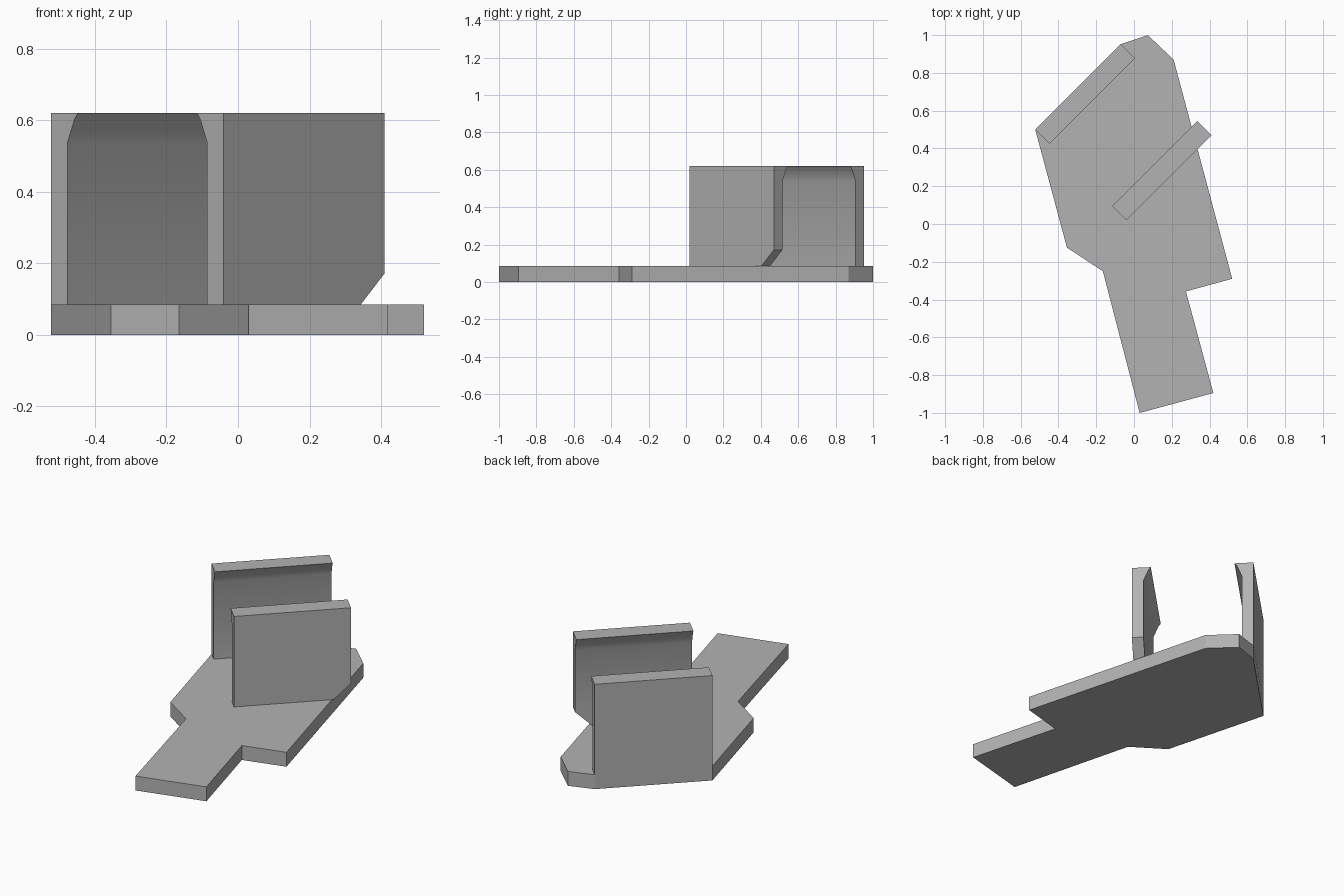
import bpy
import bmesh
from mathutils import Vector

cube = bpy.data.objects.get("Cube")
if cube:
    bpy.data.objects.remove(cube, do_unlink=True)

grey = bpy.data.materials.new("plain grey")
grey.use_nodes = True
COLOR = (0.45, 0.45, 0.45, 1)
grey.diffuse_color = COLOR
grey.node_tree.nodes["Principled BSDF"].inputs["Base Color"].default_value = COLOR

THICK, TOP = 0.085, 0.62


def prism(name, outline, sweep, cut=None):
    """Sweep a flat outline along a vector, optionally slicing off a corner."""
    bm = bmesh.new()
    face = bm.faces.new([bm.verts.new(p) for p in outline])
    swept = bmesh.ops.extrude_face_region(bm, geom=[face])["geom"]
    bmesh.ops.translate(bm, vec=sweep,
                        verts=[v for v in swept if isinstance(v, bmesh.types.BMVert)])
    if cut:
        point, normal = cut
        bmesh.ops.bisect_plane(bm, geom=bm.verts[:] + bm.edges[:] + bm.faces[:],
                               plane_co=point, plane_no=normal, clear_outer=True)
        bmesh.ops.holes_fill(bm, edges=[e for e in bm.edges if e.is_boundary])
    bmesh.ops.recalc_face_normals(bm, faces=bm.faces[:])
    mesh = bpy.data.meshes.new(name)
    bm.to_mesh(mesh)
    bm.free()
    mesh.materials.append(grey)
    obj = bpy.data.objects.new(name, mesh)
    bpy.context.collection.objects.link(obj)
    return obj


# Base plate with a narrow tongue at the front
plate = [(0.03, -1.0), (0.42, -0.895), (0.275, -0.357), (0.52, -0.29),
         (0.21, 0.87), (0.073, 1.0), (-0.07, 0.952), (-0.523, 0.5),
         (-0.355, -0.125), (-0.165, -0.25)]
prism("base_plate", [(x, y, 0) for x, y in plate], Vector((0, 0, THICK)))

# Two facing clip walls, each with a lip that thickens inward at the top
lip = [(0, THICK), (0.046, THICK), (0.046, 0.537), (0.066, 0.604),
       (0.075, TOP), (0, TOP)]


def wall(name, corner, inward, run, cut=None):
    outline = [(corner[0] + inward * d, corner[1] - inward * d, z) for d, z in lip]
    return prism(name, outline, Vector((run, run, 0)), cut)


# The front wall overhangs the plate, so its lower outer corner is bevelled
along = Vector((1, 1, 0)).normalized()
bevel = (Vector((0.41, 0.47, 0.172)), along * 0.085 - Vector((0, 0, 0.092)))
walls = [wall("back_wall", (-0.523, 0.5), 1, 0.453),
         wall("front_wall", (-0.04, 0.02), -1, 0.45, bevel)]

# Soft transition into the lips
bpy.ops.object.select_all(action="DESELECT")
for obj in walls:
    obj.select_set(True)
bpy.context.view_layer.objects.active = walls[0]
bpy.ops.object.shade_smooth_by_angle()
